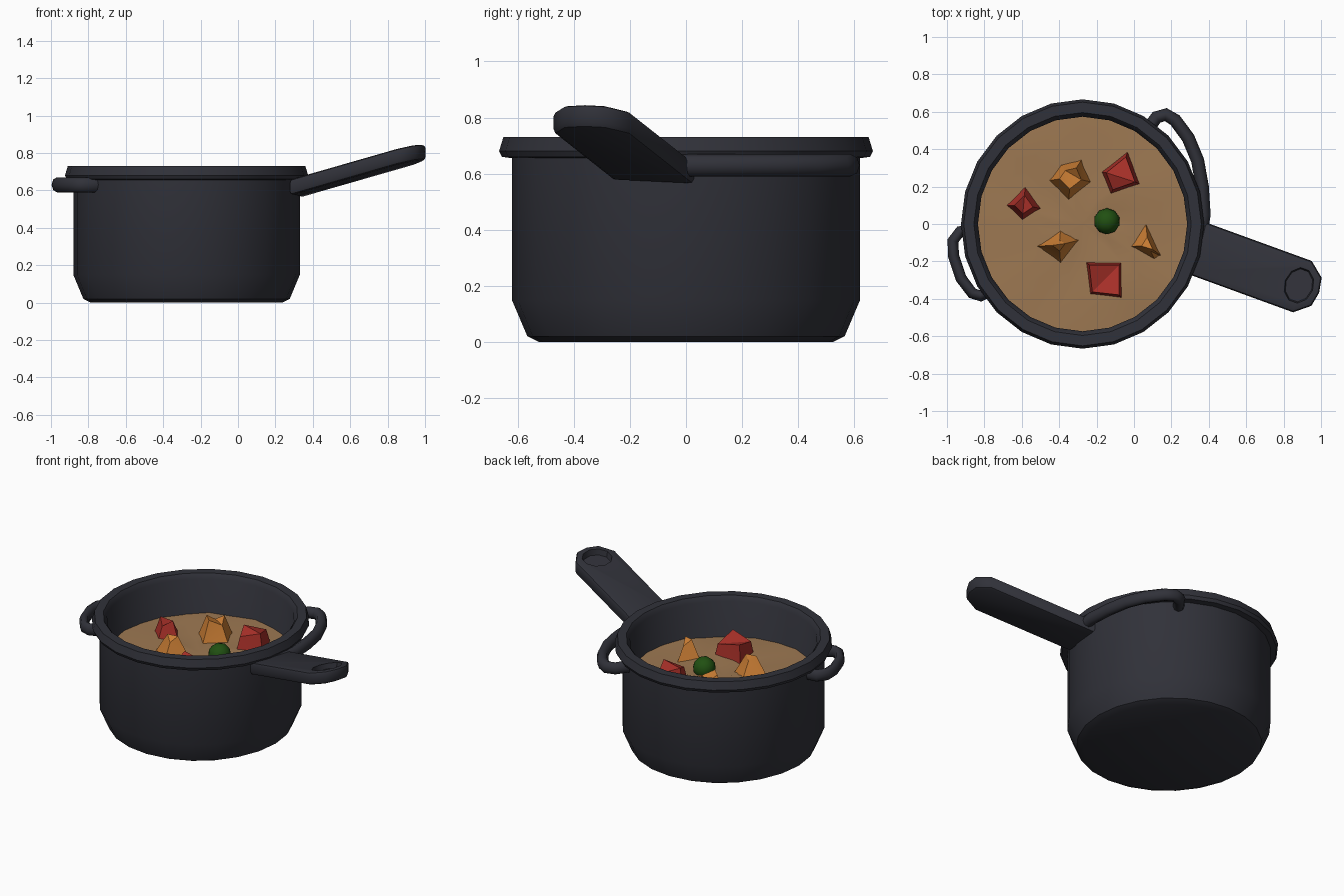
import bpy, bmesh, math, random
from mathutils import Vector

random.seed(4)
if "Cube" in bpy.data.objects:
    bpy.data.objects.remove(bpy.data.objects["Cube"])

POT_X = -0.275
STEW_Z = 0.47
SIDES = 24


def material(name, r, g, b):
    m = bpy.data.materials.new(name)
    m.use_nodes = True
    m.diffuse_color = (r, g, b, 1)
    node = m.node_tree.nodes["Principled BSDF"]
    node.inputs["Base Color"].default_value = (r, g, b, 1)
    node.inputs["Roughness"].default_value = 0.8
    return m


IRON = material("dark iron", 0.03, 0.031, 0.041)
BROTH = material("brown broth", 0.34, 0.19, 0.085)
RED = material("red meat", 0.40, 0.03, 0.022)
ORANGE = material("orange carrot", 0.60, 0.21, 0.035)
GREEN = material("green pea", 0.015, 0.08, 0.006)


def finish(name, mesh, mat, angle=40):
    mesh.materials.clear()
    mesh.materials.append(mat)
    mesh.shade_smooth()
    mesh.set_sharp_from_angle(angle=math.radians(angle))
    ob = bpy.data.objects.new(name, mesh)
    bpy.context.collection.objects.link(ob)
    return ob


def from_bmesh(name, bm, mat, angle=40):
    bmesh.ops.recalc_face_normals(bm, faces=bm.faces)
    mesh = bpy.data.meshes.new(name)
    bm.to_mesh(mesh)
    bm.free()
    return finish(name, mesh, mat, angle)


def bake(ob):
    """Return the mesh of an object with its modifiers or curve bevel applied."""
    deps = bpy.context.evaluated_depsgraph_get()
    return bpy.data.meshes.new_from_object(ob.evaluated_get(deps))


def lathe(name, profile, mat, wobble=0.0):
    bm = bmesh.new()
    rings = []
    for r, z in profile:
        if r == 0:
            rings.append([bm.verts.new((0, 0, z))] * SIDES)
            continue
        ring = []
        for i in range(SIDES):
            a = math.tau * i / SIDES
            dz = random.uniform(-wobble, wobble)
            ring.append(bm.verts.new((r * math.cos(a), r * math.sin(a), z + dz)))
        rings.append(ring)
    for lo, hi in zip(rings, rings[1:]):
        for i in range(SIDES):
            j = (i + 1) % SIDES
            bm.faces.new(dict.fromkeys((lo[i], lo[j], hi[j], hi[i])))
    ob = from_bmesh(name, bm, mat)
    ob.location.x = POT_X
    return ob


def prism(bm, outline, z0, z1, taper=1.0):
    """Extrude an outline upward, narrowing it toward its middle."""
    mid = sum((Vector(p) for p in outline), Vector((0, 0))) / len(outline)
    low = [bm.verts.new((x, y, z0)) for x, y in outline]
    top = []
    for p in outline:
        q = mid + (Vector(p) - mid) * taper
        top.append(bm.verts.new((q.x, q.y, z1)))
    bm.faces.new(low[::-1])
    bm.faces.new(top)
    n = len(low)
    for i in range(n):
        j = (i + 1) % n
        bm.faces.new((low[i], low[j], top[j], top[i]))
    return top


# Pot: outside wall, rolled rim and inside wall in one profile
pot = lathe("pot", [(0, 0), (0.52, 0), (0.56, 0.02), (0.615, 0.15), (0.615, 0.655),
                    (0.65, 0.66), (0.66, 0.68), (0.645, 0.73), (0.59, 0.73),
                    (0.568, 0.70), (0.568, 0.2), (0.5, 0.08), (0, 0.08)], IRON)
pot.scale = (0.985, 1.01, 1)

# Stew surface with slight ripples
stew = lathe("stew", [(r, STEW_Z) for r in (0.575, 0.45, 0.3, 0.15, 0)], BROTH, 0.008)

# Long handle: chamfered slab, sheared upward, with a thumb hollow near the tip
THICK = 0.085
bm = bmesh.new()
prism(bm, [(-0.09, 0.146), (-0.04, -0.146), (0.57, -0.146), (0.65, -0.08),
           (0.665, 0), (0.65, 0.08), (0.57, 0.146)], 0, THICK)
bmesh.ops.bevel(bm, geom=[e for e in bm.edges if abs(e.verts[0].co.z - e.verts[1].co.z) < 0.01],
                offset=0.02, segments=2, affect='EDGES', profile=0.5)
slab = from_bmesh("handle_slab", bm, IRON)
bm = bmesh.new()
ring = [(0.55 + 0.072 * math.cos(a), 0.09 * math.sin(a))
        for a in (math.tau * i / 10 for i in range(10))]
prism(bm, ring, 0.05, THICK + 0.05, 1.2)
cutter = from_bmesh("handle_cutter", bm, IRON)
cutter.hide_render = True
cut = slab.modifiers.new("hollow", 'BOOLEAN')
cut.operation = 'DIFFERENCE'
cut.solver = 'EXACT'
cut.object = cutter
handle = finish("long_handle", bake(slab), IRON)
for helper in (slab, cutter):
    bpy.data.objects.remove(helper)
for v in handle.data.vertices:
    v.co.z += 0.27 * v.co.x
handle.location = (0.365, -0.14, 0.585)
handle.rotation_euler.z = math.radians(-20)


# Side grips: rounded bars following a path
def grip(name, points, radius):
    cu = bpy.data.curves.new(name, 'CURVE')
    cu.dimensions = '3D'
    cu.bevel_depth = radius
    cu.bevel_resolution = 2
    cu.use_fill_caps = True
    sp = cu.splines.new('POLY')
    sp.points.add(len(points) - 1)
    for p, (x, y) in zip(sp.points, points):
        p.co = (x, y, 0, 1)
    tmp = bpy.data.objects.new(name + "_path", cu)
    bpy.context.collection.objects.link(tmp)
    ob = finish(name, bake(tmp), IRON, 50)
    bpy.data.objects.remove(tmp)
    ob.scale.z = 0.04 / radius
    ob.location.z = 0.63


grip("small_grip", [(-0.85, -0.03), (-0.93, -0.04), (-0.968, -0.09), (-0.965, -0.17),
                    (-0.925, -0.29), (-0.865, -0.37), (-0.82, -0.385), (-0.75, -0.35)], 0.03)
grip("large_grip", [(0.07, 0.5), (0.12, 0.57), (0.17, 0.585), (0.22, 0.555), (0.29, 0.46),
                    (0.34, 0.34), (0.365, 0.2), (0.375, 0.05), (0.35, -0.1)], 0.035)


# Stew pieces: tapered faceted lumps
def lump(name, outline, taper, height, mat):
    bm = bmesh.new()
    top = prism(bm, outline, STEW_Z - 0.05, STEW_Z + height, taper)
    for i, v in enumerate(top):
        v.co.z -= 0.035 * (i % 2)
    bmesh.ops.triangulate(bm, faces=[f for f in bm.faces if len(f.verts) > 3])
    from_bmesh(name, bm, mat, 25)


lump("carrot_back", [(-.47, .23), (-.4, .33), (-.27, .36), (-.21, .22), (-.35, .11)], 0.45, 0.13, ORANGE)
lump("carrot_front", [(-.55, -.12), (-.39, -.01), (-.27, -.08), (-.39, -.24)], 0.25, 0.13, ORANGE)
lump("carrot_side", [(-.04, -.12), (.06, .04), (.16, -.18), (.12, -.21)], 0.3, 0.11, ORANGE)
lump("meat_back", [(-.18, .28), (-.03, .4), (.04, .21), (-.13, .15)], 0.7, 0.12, RED)
lump("meat_side", [(-.7, .1), (-.58, .22), (-.48, .08), (-.6, 0)], 0.45, 0.11, RED)
lump("meat_front", [(-.26, -.2), (-.06, -.2), (-.06, -.4), (-.24, -.38)], 0.8, 0.11, RED)

bm = bmesh.new()
bmesh.ops.create_icosphere(bm, subdivisions=2, radius=0.07)
pea = from_bmesh("pea", bm, GREEN)
pea.location = (-0.145, 0.015, STEW_Z + 0.025)
